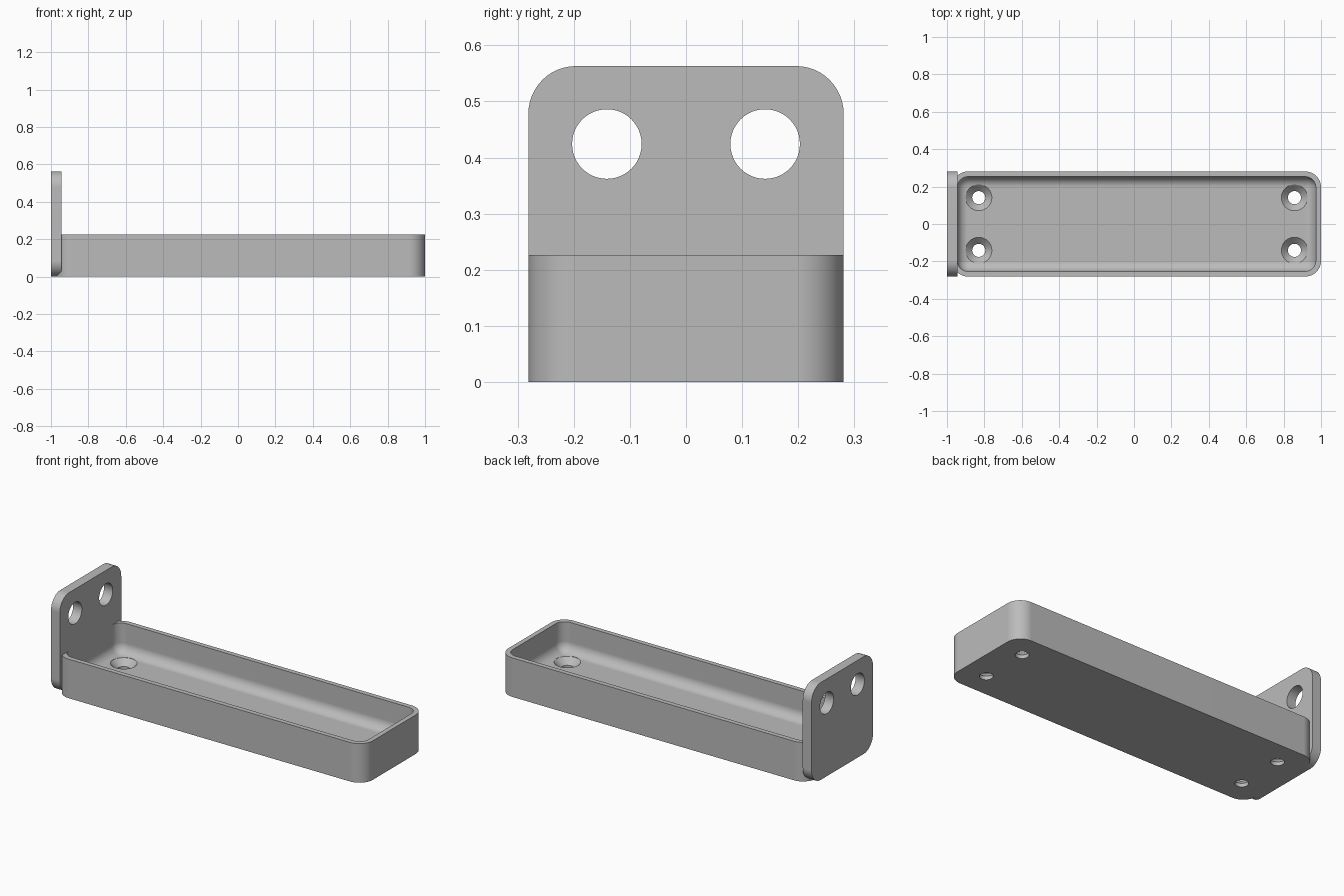
import bpy, bmesh, math

cube = bpy.data.objects.get("Cube")
if cube:
    bpy.data.objects.remove(cube, do_unlink=True)

grey = bpy.data.materials.new("plain_grey")
grey.use_nodes = True
colour = (0.5, 0.5, 0.5, 1)
grey.diffuse_color = colour
grey.node_tree.nodes["Principled BSDF"].inputs["Base Color"].default_value = colour

HALF_W = 0.281      # half width of tray and plate
THICK = 0.056       # plate and floor thickness
WALL = THICK / 2    # tray wall
CORNER = 0.085      # outer corner radius
TRAY_H = 0.226
PLATE_H = 0.563
TRAY_X0, TRAY_X1 = -0.972, 1.0
MID_X = (TRAY_X0 + TRAY_X1) / 2


def rounded_rect(half_a, half_b, radius, steps=12):
    """Counter-clockwise outline of a rectangle with rounded corners."""
    points = []
    for i, (sa, sb) in enumerate([(1, 1), (-1, 1), (-1, -1), (1, -1)]):
        for s in range(steps + 1):
            t = math.pi / 2 * (i + s / steps)
            points.append((sa * (half_a - radius) + radius * math.cos(t),
                           sb * (half_b - radius) + radius * math.sin(t)))
    return points


def circle(x, y, radius, n=48):
    return [(x + radius * math.cos(2 * math.pi * i / n),
             y + radius * math.sin(2 * math.pi * i / n)) for i in range(n)]


def loft(name, rings):
    """Closed solid skinned through rings of 3D points."""
    bm = bmesh.new()
    loops = [[bm.verts.new(p) for p in ring] for ring in rings]
    for a, b in zip(loops, loops[1:]):
        for i in range(len(a)):
            j = (i + 1) % len(a)
            bm.faces.new((a[i], a[j], b[j], b[i]))
    bm.faces.new(loops[0])
    bm.faces.new(loops[-1])
    bmesh.ops.recalc_face_normals(bm, faces=bm.faces)
    mesh = bpy.data.meshes.new(name)
    bm.to_mesh(mesh)
    bm.free()
    mesh.materials.append(grey)
    obj = bpy.data.objects.new(name, mesh)
    bpy.context.collection.objects.link(obj)
    return obj


def select_only(obj):
    bpy.ops.object.select_all(action='DESELECT')
    obj.select_set(True)
    bpy.context.view_layer.objects.active = obj


def drill(obj, cutters):
    """Subtract the cutters, then delete them."""
    select_only(obj)
    for cutter in cutters:
        mod = obj.modifiers.new("hole", 'BOOLEAN')
        mod.operation = 'DIFFERENCE'
        mod.solver = 'EXACT'
        mod.object = cutter
        bpy.ops.object.modifier_apply(modifier=mod.name)
        bpy.data.objects.remove(cutter, do_unlink=True)


def smooth(obj):
    select_only(obj)
    bpy.ops.object.shade_smooth_by_angle(angle=math.radians(30))
    mod = obj.modifiers.new("flat_faces", 'WEIGHTED_NORMAL')
    mod.keep_sharp = True


# Tray: outer wall up, over the rim, down the inside and round the floor fillet
half_l = (TRAY_X1 - TRAY_X0) / 2
inner_r = CORNER - WALL


def tray_ring(inset, radius, z):
    return [(MID_X + x, y, z)
            for x, y in rounded_rect(half_l - inset, HALF_W - inset, radius)]


rings = [tray_ring(0, CORNER, 0), tray_ring(0, CORNER, TRAY_H),
         tray_ring(WALL, inner_r, TRAY_H)]
FILLET_STEPS = 10
for k in range(FILLET_STEPS + 1):
    t = math.pi / 2 * k / FILLET_STEPS
    shrink = inner_r * 0.98 * (1 - math.cos(t))
    rings.append(tray_ring(WALL + shrink, inner_r - shrink,
                           THICK + inner_r * (1 - math.sin(t))))
tray = loft("tray", rings)

# Countersunk screw holes in the tray floor
sink_profile = [(0.035, -0.02), (0.035, 0.021), (0.07, THICK), (0.07, 0.09)]
drill(tray, [loft("screw_hole_cutter",
                  [[(x, y, z) for x, y in circle(MID_X + sx * 0.844, sy * 0.141, r)]
                   for r, z in sink_profile])
             for sx in (-1, 1) for sy in (-1, 1)])
smooth(tray)

# Upright end plate with two round holes
mid_z = PLATE_H / 2
plate = loft("end_plate", [[(x, y, mid_z + z) for y, z in
                            rounded_rect(HALF_W, mid_z, CORNER)]
                           for x in (-1, -1 + THICK)])
drill(plate, [loft("plate_hole_cutter",
                   [[(x, y, z) for y, z in circle(side * 0.141, 0.424, 0.062)]
                    for x in (-1.1, -0.85)])
              for side in (-1, 1)])
smooth(plate)
